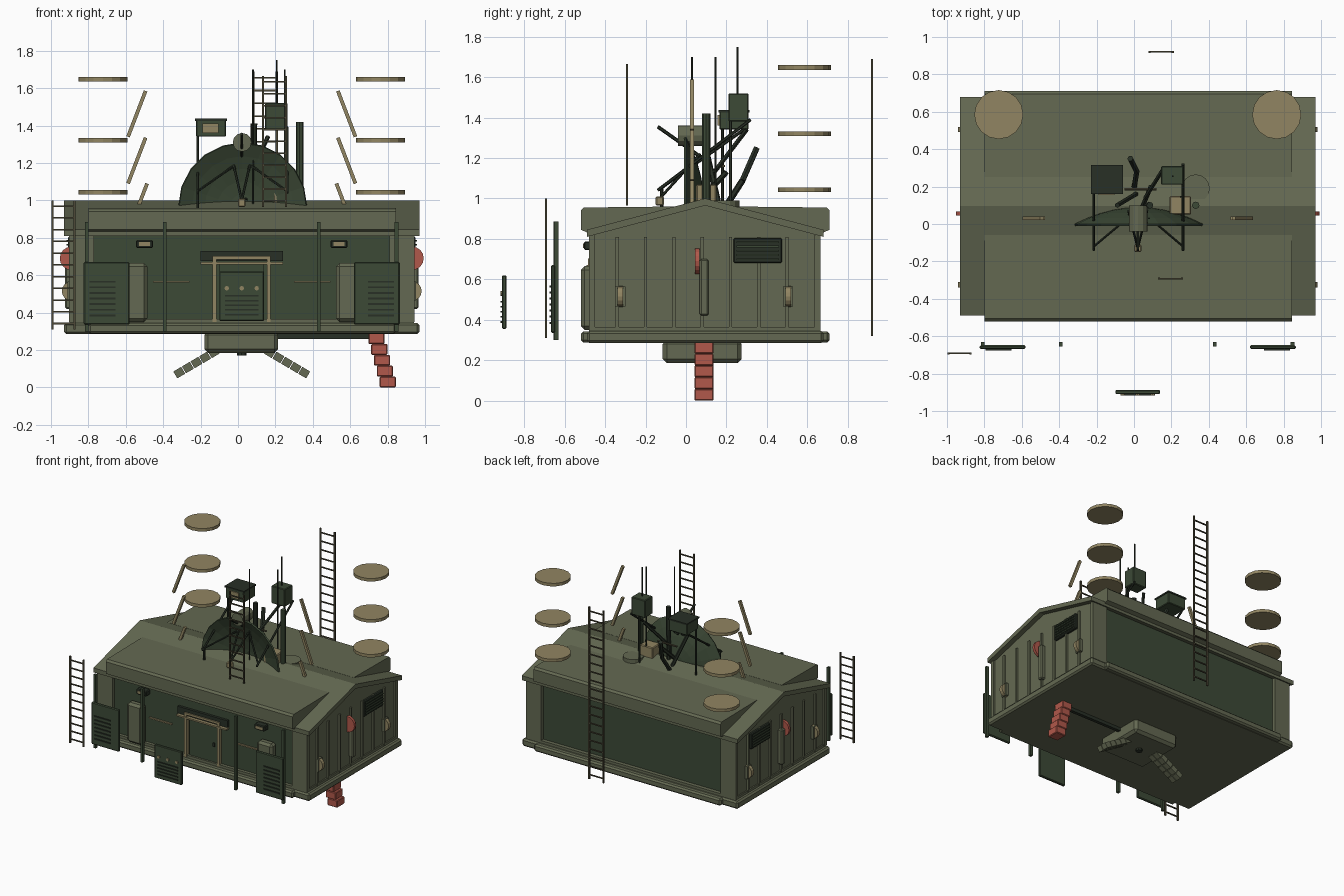
import bpy, bmesh, math
from mathutils import Vector, Matrix

if "Cube" in bpy.data.objects:
    bpy.data.objects.remove(bpy.data.objects["Cube"])

def mat(name, c):
    m = bpy.data.materials.new(name)
    m.diffuse_color = (*c, 1)
    m.use_nodes = True
    m.node_tree.nodes["Principled BSDF"].inputs["Base Color"].default_value = m.diffuse_color
    return m

OLIVE = mat("olive", (.127, .141, .084))
GREEN = mat("dark green", (.045, .067, .037))
BLACK = mat("blackish green", (.021, .029, .019))
TAN = mat("tan", (.283, .235, .122))
RED = mat("red", (.44, .098, .069))
BRONZE = mat("dark bronze", (.075, .066, .038))
CX, CY = .02, .095          # centre of the hut

def finish(name, bm, m):
    bmesh.ops.recalc_face_normals(bm, faces=bm.faces)
    me = bpy.data.meshes.new(name)
    bm.to_mesh(me)
    bm.free()
    me.materials.append(m)
    ob = bpy.data.objects.new(name, me)
    bpy.context.collection.objects.link(ob)
    return ob

def box(name, x0, x1, y0, y1, z0, z1, m, bevel=0):
    bm = bmesh.new()
    bmesh.ops.create_cube(bm, size=1)
    for v in bm.verts:
        v.co = Vector(((x0 + x1) / 2 + v.co.x * (x1 - x0), (y0 + y1) / 2 + v.co.y * (y1 - y0),
                       (z0 + z1) / 2 + v.co.z * (z1 - z0)))
    if bevel:
        bmesh.ops.bevel(bm, geom=bm.edges[:], offset=bevel, segments=1, affect='EDGES')
    return finish(name, bm, m)

def mbox(name, x0, x1, *rest):
    """Box plus its mirror image across the hut centre."""
    box(name + "_left", x0, x1, *rest)
    box(name + "_right", 2 * CX - x1, 2 * CX - x0, *rest)

def rod(name, a, b, r, m, n=6):
    a, b = Vector(a), Vector(b)
    bm = bmesh.new()
    rot = (b - a).to_track_quat('Z', 'Y').to_matrix().to_4x4()
    spin = Matrix.Rotation(math.pi / 4 if n == 4 else 0, 4, 'Z')
    bmesh.ops.create_cone(bm, cap_ends=True, segments=n, radius1=r, radius2=r, depth=(b - a).length,
                          matrix=Matrix.Translation((a + b) / 2) @ rot @ spin)
    return finish(name, bm, m)

def prism(name, pts, x0, x1, m):
    """Extrude a (y, z) profile along x."""
    bm = bmesh.new()
    f = bm.faces.new([bm.verts.new((x0, y, z)) for y, z in pts])
    e = bmesh.ops.extrude_face_region(bm, geom=[f])
    for v in e['geom']:
        if isinstance(v, bmesh.types.BMVert):
            v.co.x = x1
    return finish(name, bm, m)

def ladder(name, x0, x1, y, z0, z1, rungs):
    for i, x in enumerate((x0, x1)):
        rod(f"{name}_rail_{i}", (x, y, z0), (x, y, z1), .008, BRONZE, 4)
    for i in range(rungs):
        z = z0 + (z1 - z0) * (i + .5) / rungs
        rod(f"{name}_rung_{i}", (x0, y, z), (x1, y, z), .006, BRONZE, 4)

# Floor slab and walls
box("floor_slab", -.93, .97, -.49, .68, .285, .345, OLIVE, .012)
box("floor_slab_middle", -.8, .845, -.52, .71, .287, .343, OLIVE, .012)
box("floor_step", -.9, .94, -.48, .665, .345, .365, OLIVE)
box("long_walls", -.82, .86, -.455, .635, .345, .85, GREEN)
gable = [(-.48, .345), (-.48, .82), (CY, .97), (.665, .82), (.665, .345)]
prism("end_wall_left", gable, -.89, -.77, OLIVE)
prism("end_wall_right", gable, .81, .93, OLIVE)

# Roof with raised flat sections over the long walls
prism("gable_roof", [(-.49, .81), (-.49, .845), (CY, 1), (.68, .845), (.68, .81), (CY, .965)], -.93, .97, OLIVE)
for s, n in ((-1, "front"), (1, "back")):
    prism(f"raised_eave_{n}", [(CY + s * y, z) for y, z in
          ((.615, .845), (.615, .94), (.6, .955), (.155, .96), (.155, .83), (.58, .83))], -.8, .845, OLIVE)

# End wall details
for s, n in ((-1, "left"), (1, "right")):
    X = CX + s * .91
    def eb(name, d, y0, y1, z0, z1, m, bv=0):
        a, b = sorted((X - s * .01, X + s * d))
        box(f"{name}_{n}", a, b, y0, y1, z0, z1, m, bv)
    for i in range(8):
        y = -.34 + .14 * i
        if i < 7:
            eb(f"wall_rib_{i}", .014, y - .008, y + .008, .35, .81, OLIVE)
    eb("corner_post_front", .014, -.48, -.45, .35, .82, OLIVE)
    eb("corner_post_back", .014, .635, .665, .35, .82, OLIVE)
    eb("vent", .02, .235, .475, .68, .805, BLACK, .006)
    for i in range(5):
        eb(f"vent_slat_{i}", .028, .25, .46, .695 + .021 * i, .704 + .021 * i, GREEN)
    eb("latch_post", .035, .068, .112, .42, .7, OLIVE, .008)
    rod(f"red_disc_{n}", (CX + s * .91, .045, .69), (CX + s * .91, .066, .69), .063, RED, 16)
    for i, y in enumerate((-.325, .505)):
        rod(f"tan_disc_{n}_{i}", (CX + s * .91, y - .014, .515), (CX + s * .91, y + .014, .515), .052, TAN, 16)
        eb(f"tan_disc_mount_{i}", .022, y - .025, y + .025, .465, .565, OLIVE)

# Front wall: door, frame, lamps, lockers, rails
box("door", -.1, .14, -.465, -.45, .35, .665, GREEN)
box("door_knob", .11, .125, -.475, -.46, .49, .52, BLACK)
mbox("door_frame", -.135, -.115, -.485, -.45, .35, .7, TAN)
box("door_frame_top", -.135, .175, -.485, -.45, .685, .702, TAN)
box("door_canopy_bar", -.2, .24, -.492, -.45, .658, .67, TAN)
box("door_sign_plate", -.2, .24, -.475, -.45, .675, .73, BLACK)
mbox("lamp", -.545, -.455, -.505, -.45, .745, .787, BLACK, .006)
mbox("lamp_glass", -.53, -.47, -.509, -.5, .755, .777, TAN)
mbox("wall_rail", -.455, -.26, -.468, -.455, .56, .57, TAN)
mbox("locker", -.62, -.485, -.52, -.45, .35, .665, OLIVE, .018)

# Detached shutters, door panel, posts
mbox("shutter", -.825, -.58, -.668, -.648, .335, .67, GREEN, .006)
for i in range(7):
    mbox(f"shutter_slat_{i}", -.795, -.655, -.675, -.66, .38 + .03 * i, .39 + .03 * i, BLACK)
mbox("shutter_post", -.818, -.798, -.65, -.63, .3, .885, GREEN)
mbox("front_post", -.402, -.382, -.655, -.632, .3, .885, GREEN)
box("door_panel", -.1, .14, -.91, -.888, .355, .62, GREEN, .005)
for i in range(5):
    box(f"door_panel_slat_{i}", -.07, .11, -.917, -.905, .385 + .025 * i, .393 + .025 * i, BLACK)
for i in range(3):
    x = -.06 + .08 * i
    rod(f"door_panel_knob_{i}", (x, -.918, .53), (x, -.9, .53), .012, TAN, 8)

# Ladders
ladder("side_ladder", -.992, -.875, -.692, .31, 1.0, 11)
ladder("back_ladder", .083, .207, .92, .32, 1.69, 20)
ladder("roof_ladder", .133, .257, -.292, .965, 1.665, 11)

# Floating tan discs and slanted rods
for s, n in ((-1, "left"), (1, "right")):
    for i, z in enumerate((1.043, 1.32, 1.647)):
        x = CX + s * .743
        rod(f"float_disc_{n}_{i}", (x, .585, z - .012), (x, .585, z + .012), .131, TAN, 16)
    for i, z in enumerate((.845, 1.09, 1.34)):
        k = .008 if i else 0
        rod(f"slanted_rod_{n}_{i}", (CX + s * (.6 + k), .03, z), (CX + s * (.506 + k), .03, z + .245), .014, TAN, 4)

# Half dish on the ridge, opening to the front
bm = bmesh.new()
R, rings, segs = .345, 5, 10
grid = [[bm.verts.new((.025 + R * r / rings * math.cos(math.pi * a / segs), .09 * (1 - (r / rings) ** 2),
         .965 + R * r / rings * math.sin(math.pi * a / segs))) for a in range(segs + 1)] for r in range(rings + 1)]
for r in range(rings):
    for a in range(segs):
        bm.faces.new((grid[r][a], grid[r + 1][a], grid[r + 1][a + 1], grid[r][a + 1]))
bmesh.ops.remove_doubles(bm, verts=bm.verts[:], dist=.0005)
dish = finish("dish", bm, GREEN)
dish.modifiers.new("thickness", 'SOLIDIFY').thickness = .012
rod("dish_drum", (.022, -.04, 1.31), (.022, .1, 1.31), .05, OLIVE, 12)

# Roof equipment boxes
box("equipment_box_left", -.225, -.065, .165, .31, 1.34, 1.435, GREEN, .005)
box("box_left_lid", -.23, -.06, .16, .315, 1.425, 1.437, BLACK)
box("box_left_plate", -.19, -.105, .156, .166, 1.36, 1.412, TAN)
box("equipment_box_right", .145, .265, .21, .31, 1.38, 1.52, GREEN, .005)
box("tan_case", .19, .305, .05, .15, .98, 1.07, TAN, .006)
box("tan_feed", 0, .04, -.15, -.11, .965, 1.01, TAN, .006)
rod("roof_hatch", (.33, .19, .96), (.33, .19, .99), .075, OLIVE, 16)

# Masts, aerials and struts
rod("pipe_mast", (.33, .1, .97), (.33, .1, 1.42), .02, GREEN, 8)
rod("thick_mast", (.08, .1, .97), (.085, .1, 1.41), .018, BLACK, 8)
rod("short_pole", (-.215, -.12, .93), (-.215, -.12, 1.06), .009, BLACK)
for i, (x, y, z0, z1) in enumerate(((.207, .255, 1.5, 1.75), (.25, .145, .97, 1.7), (.08, .03, .97, 1.7))):
    rod(f"aerial_{i}", (x, y, z0), (x, y, z1), .005, BLACK)
rod("box_mast_left", (-.215, .18, .95), (-.215, .18, 1.36), .008, BLACK)
rod("box_mast_right", (.255, .22, .95), (.255, .22, 1.4), .008, BLACK)
struts = (((-.215, -.14, 1.04), (-.215, .3, 1.35), .008), ((.262, -.14, 1.04), (.262, .32, 1.39), .008),
          ((-.215, -.12, 1.05), (.0, .06, 1.2), .007), ((.262, -.12, 1.05), (.05, .06, 1.2), .007),
          ((.02, -.14, 1.355), (.02, .08, 1.2), .009), ((.02, -.13, 1.0), (-.03, .07, 1.22), .007),
          ((.02, -.13, 1.0), (.07, .07, 1.22), .007), ((0, .19, .95), (.015, .28, 1.09), .016),
          ((.015, .28, 1.09), (-.02, .35, 1.25), .016), ((-.09, .1, 1.24), (.01, .16, .98), .014),
          ((.06, .14, 1.13), (.16, .3, 1.34), .012), ((.04, .08, 1.0), (.09, .2, 1.13), .014))
for i, (a, b, r) in enumerate(struts):
    rod(f"strut_{i}", a, b, r, BLACK)
rod("cross_bar", (-.05, .185, 1.16), (.12, .185, 1.16), .008, BRONZE)

# Underside: hub, link chains, red stair, beam
box("under_hub", -.18, .215, -.115, .275, .185, .3, OLIVE, .02)
rod("hub_bolt", (CX, .08, .17), (CX, .08, .19), .025, BLACK, 8)
rod("under_beam", (.2, CY - .005, .272), (.75, CY - .005, .272), .018, BLACK, 4)
for s, n in ((-1, "left"), (1, "right")):
    for i in range(5):
        c = Vector((CX + s * (.15 + .046 * i), CY - .005, .187 - .027 * i))
        d = Vector((s * .021, 0, -.0125))
        for j, y in enumerate((-.024, .024)):
            o = Vector((0, y, 0))
            rod(f"chain_link_{n}_{i}_{j}", c - d + o, c + d + o, .03, OLIVE, 4)
for i in range(5):
    x = .697 + .015 * i
    box(f"red_step_{i}", x, x + .087, .042, .137, .232 - .058 * i, .29 - .058 * i, RED, .005)
